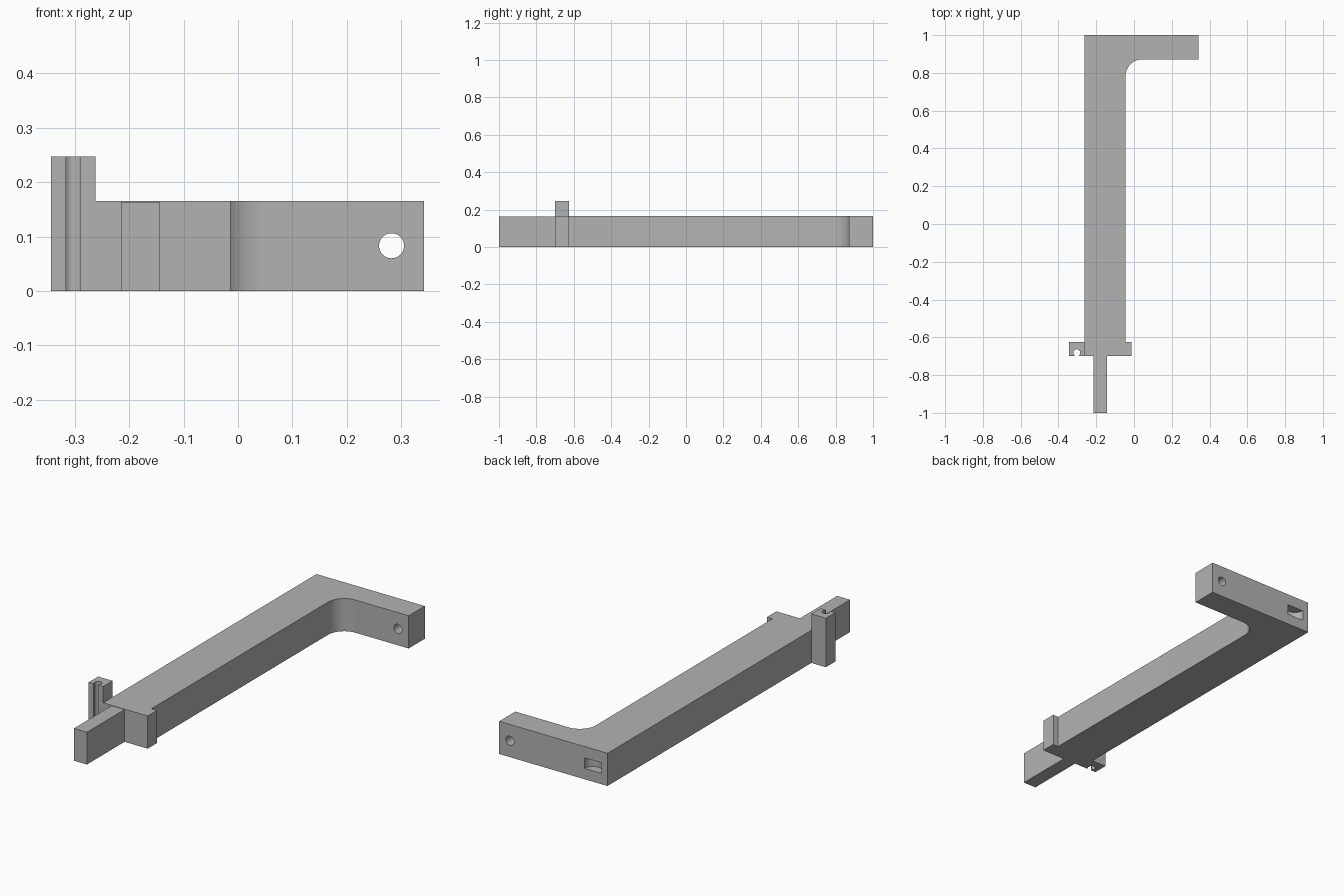
import bpy, bmesh
from math import sin, cos, pi, radians
from mathutils import Matrix

cube = bpy.data.objects.get("Cube")
if cube:
    bpy.data.objects.remove(cube, do_unlink=True)

GREY = (0.45, 0.45, 0.45, 1)
mat = bpy.data.materials.new("plain grey")
mat.use_nodes = True
mat.diffuse_color = GREY
mat.node_tree.nodes["Principled BSDF"].inputs["Base Color"].default_value = GREY


def arc(cx, cy, r, start, end, steps=16):
    angles = [radians(start + (end - start) * i / steps) for i in range(steps + 1)]
    return [(cx + r * cos(a), cy + r * sin(a)) for a in angles]


def prism(name, outline, z0, z1):
    """Extrude a plan outline from z0 to z1."""
    bm = bmesh.new()
    face = bm.faces.new([bm.verts.new((x, y, z0)) for x, y in outline])
    top = bmesh.ops.extrude_face_region(bm, geom=[face])["geom"]
    verts = [v for v in top if isinstance(v, bmesh.types.BMVert)]
    bmesh.ops.translate(bm, verts=verts, vec=(0, 0, z1 - z0))
    bmesh.ops.recalc_face_normals(bm, faces=bm.faces)
    mesh = bpy.data.meshes.new(name)
    bm.to_mesh(mesh)
    bm.free()
    mesh.materials.append(mat)
    obj = bpy.data.objects.new(name, mesh)
    bpy.context.collection.objects.link(obj)
    return obj


def activate(obj):
    bpy.ops.object.select_all(action='DESELECT')
    obj.select_set(True)
    bpy.context.view_layer.objects.active = obj


def cut(obj, cutter):
    mod = obj.modifiers.new("cut", 'BOOLEAN')
    mod.operation = 'DIFFERENCE'
    mod.solver = 'EXACT'
    mod.object = cutter
    activate(obj)
    bpy.ops.object.modifier_apply(modifier=mod.name)
    bpy.data.objects.remove(cutter, do_unlink=True)


H = 0.165
LEFT, RIGHT = -0.262, -0.045
SHOULDER, STEP = -0.7, -0.625

# Long bar with a filleted arm at the back and a small lug at the front
outline = [(LEFT, SHOULDER), (-0.014, SHOULDER), (-0.014, STEP), (RIGHT, STEP)]
outline += arc(RIGHT + 0.09, 0.782, 0.09, 180, 90)
outline += [(0.342, 0.872), (0.342, 1), (LEFT, 1)]
body = prism("bar_and_arm", outline, 0, H)

# Round hole through the end of the arm
hole = prism("hole_cutter", arc(0, 0, 0.023, 0, 348.75, 31), -0.2, 0.2)
hole.data.transform(Matrix.Translation((0.282, 0.93, 0.083)) @ Matrix.Rotation(pi / 2, 4, 'X'))
cut(body, hole)

# Curved pocket in the back face
pocket = arc(-0.181, 1, 0.047, 180, 360) + [(-0.134, 1.05), (-0.228, 1.05)]
cut(body, prism("pocket_cutter", pocket, 0.055, 0.108))

# Narrow tongue at the front
tongue = prism("front_tongue", [(-0.215, -1), (-0.143, -1), (-0.143, SHOULDER),
                                (-0.215, SHOULDER)], 0, 0.163)

# Tall clip post with a keyhole groove open to the front
groove = arc(-0.303, -0.681, 0.018, 225, -45)
clip = [(-0.343, SHOULDER), (-0.316, SHOULDER)] + groove
clip += [(-0.29, SHOULDER), (LEFT, SHOULDER), (LEFT, STEP), (-0.343, STEP)]
post = prism("clip_post", clip, 0, 0.247)

for obj in (body, tongue, post):
    activate(obj)
    bpy.ops.object.shade_smooth_by_angle(angle=radians(30))
